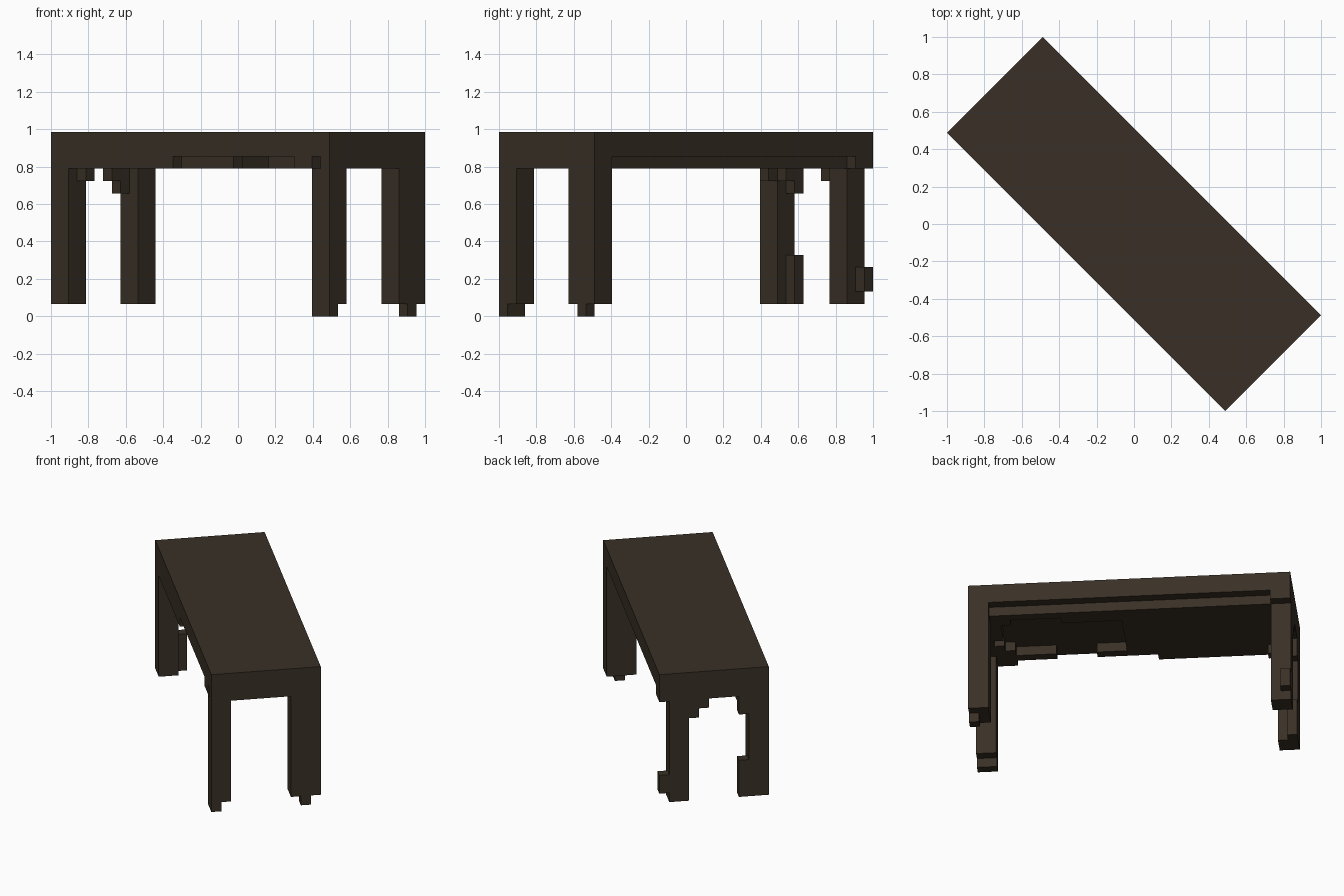
import bpy, bmesh, math
from mathutils import Vector, Matrix
from itertools import product

if "Cube" in bpy.data.objects:
    bpy.data.objects.remove(bpy.data.objects["Cube"], do_unlink=True)

# Block grid: length x width x height, turned 45 degrees
LENGTH, WIDTH = 32, 11
UNIT = 2 * math.sqrt(2) / (LENGTH + WIDTH)

wood = bpy.data.materials.new("dark_wood")
wood.use_nodes = True
colour = (0.041, 0.030, 0.019, 1)
wood.diffuse_color = colour
shader = next(n for n in wood.node_tree.nodes if n.type == 'BSDF_PRINCIPLED')
shader.inputs["Base Color"].default_value = colour
shader.inputs["Roughness"].default_value = 0.9


def block(u, v, z):
    """Cells of a box given as (start, end) along each axis."""
    return set(product(range(*u), range(*v), range(*z)))


# Apron layer below the slab, with worn and hollowed areas cut out
AP = (12, 13)
apron = block((0, 32), (0, 11), AP)
for u, v in [((2, 30), (10, 11)),    # step along the back edge
             ((14, 28), (0, 1)),     # worn front edge
             ((30, 31), (0, 1)),
             ((20, 24), (1, 2)),
             ((17, 28), (2, 8)),     # hollow underneath
             ((23, 28), (8, 9)),
             ((28, 29), (3, 8)),
             ((29, 30), (4, 5))]:
    apron -= block(u, v, AP)

parts = {
    "tabletop": block((0, 32), (0, 11), (13, 15)),
    "apron": apron,
    # Legs with their broken feet and brackets
    "left_end_front_leg": block((0, 2), (0, 2), (1, 12))
    | block((0, 1), (2, 3), (1, 5)) | block((0, 1), (2, 3), (10, 12))
    | block((1, 2), (2, 3), (11, 12)) | block((2, 3), (1, 2), (11, 12)),
    "left_end_back_leg": block((0, 2), (8, 10), (1, 12))
    | block((0, 1), (10, 11), (2, 4)) | block((0, 1), (7, 8), (10, 12))
    | block((0, 1), (6, 7), (11, 12)),
    "right_end_front_leg": block((30, 32), (0, 2), (1, 12))
    | block((30, 32), (0, 1), (0, 1)),
    "right_end_back_leg": block((30, 32), (8, 11), (1, 12))
    | block((31, 32), (9, 10), (0, 1)),
}
solid = set().union(*parts.values())
turn = Matrix.Rotation(-math.pi / 4, 3, 'Z')


def place(p):
    centred = Vector((p[0] - LENGTH / 2, p[1] - WIDTH / 2, p[2]))
    return turn @ (centred * UNIT)


def build(name, cells):
    """Skin the cells with outside faces only, then merge flat areas."""
    bm = bmesh.new()
    for cell in sorted(cells):
        for axis, side in product(range(3), (0, 1)):
            near = list(cell)
            near[axis] += 1 if side else -1
            if tuple(near) in solid:
                continue
            a, b = (axis + 1) % 3, (axis + 2) % 3
            ring = []
            for da, db in ((0, 0), (1, 0), (1, 1), (0, 1)):
                p = list(cell)
                p[axis] += side
                p[a] += da
                p[b] += db
                ring.append(bm.verts.new(place(p)))
            bm.faces.new(ring if side else ring[::-1])
    bmesh.ops.remove_doubles(bm, verts=bm.verts[:], dist=UNIT / 100)
    bmesh.ops.dissolve_limit(bm, angle_limit=0.02, verts=bm.verts[:], edges=bm.edges[:])
    mesh = bpy.data.meshes.new(name)
    bm.to_mesh(mesh)
    bm.free()
    mesh.materials.append(wood)
    bpy.context.collection.objects.link(bpy.data.objects.new(name, mesh))


for name, cells in parts.items():
    build(name, cells)
